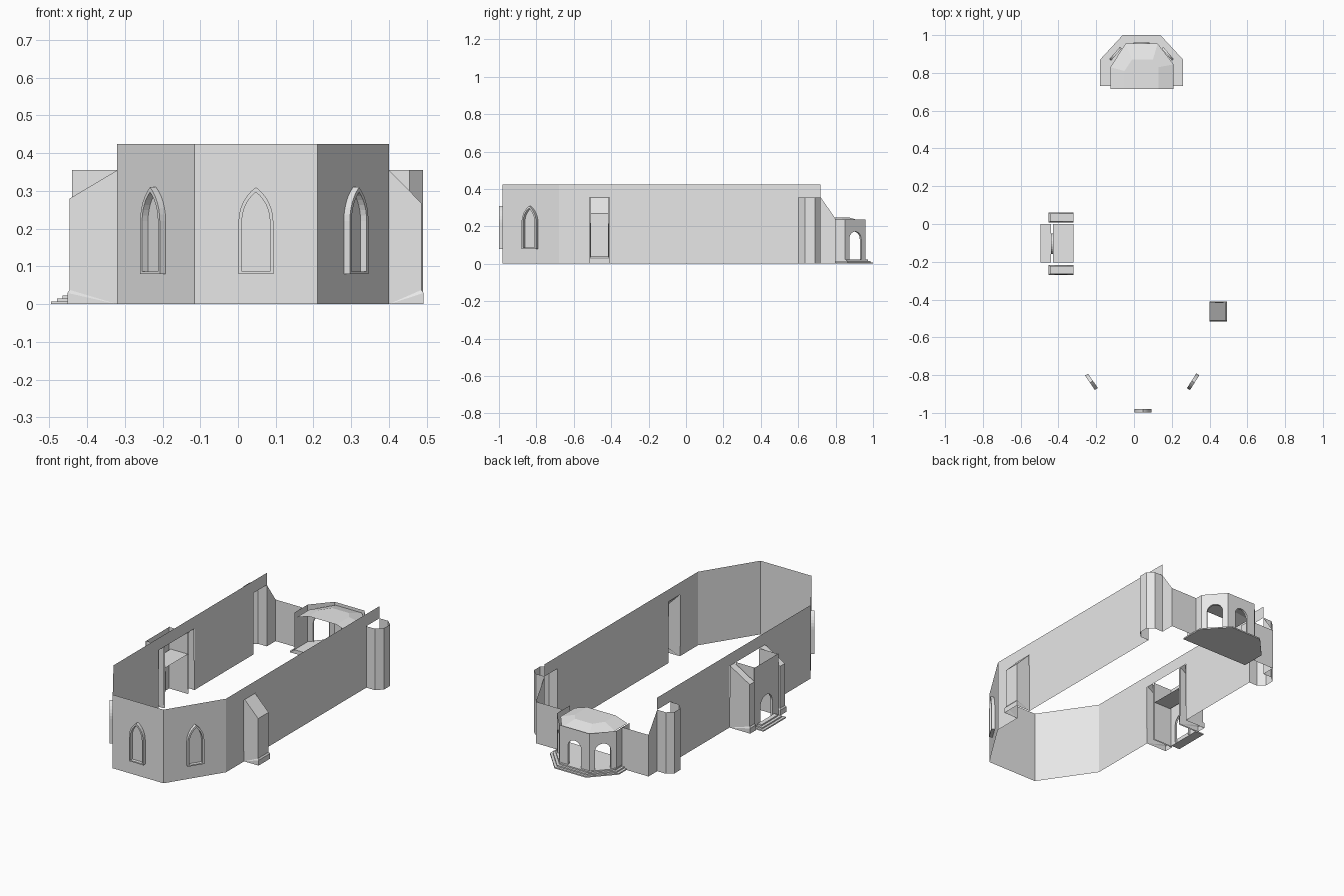
import bpy, math
from mathutils import Vector

if "Cube" in bpy.data.objects:
    bpy.data.objects.remove(bpy.data.objects["Cube"])

stone = bpy.data.materials.new("pale_grey_stone")
stone.diffuse_color = (0.8, 0.8, 0.8, 1)
stone.use_nodes = True
stone.node_tree.nodes["Principled BSDF"].inputs["Base Color"].default_value = stone.diffuse_color
CX = 0.04   # symmetry axis of the building


def make(name, verts, faces):
    me = bpy.data.meshes.new(name)
    me.from_pydata([tuple(v) for v in verts], [], faces)
    me.materials.append(stone)
    ob = bpy.data.objects.new(name, me)
    bpy.context.collection.objects.link(ob)
    return ob


def sheet(name, pts):
    return make(name, pts, [tuple(range(len(pts)))])


def strip(name, plan, z0, z1):
    """Open vertical wall following a plan line."""
    n = len(plan)
    v = [(x, y, z0) for x, y in plan] + [(x, y, z1) for x, y in plan]
    return make(name, v, [(i, i + 1, n + i + 1, n + i) for i in range(n - 1)])


def prism(name, plan, z0, z1):
    n = len(plan)
    v = [(x, y, z0) for x, y in plan] + [(x, y, z1) for x, y in plan]
    f = [(i, (i + 1) % n, n + (i + 1) % n, n + i) for i in range(n)]
    return make(name, v, f + [tuple(range(n))[::-1], tuple(range(n, 2 * n))])


def arch(w, z0, spring, top, n=6):
    """Arch outline (u, z) from bottom right over the apex to bottom left."""
    h, H = w / 2, top - spring
    c = (H * H - h * h) / (2 * h)
    r, a = h + c, math.atan2(H, c)
    right = [(r * math.cos(a * i / n) - c, spring + r * math.sin(a * i / n)) for i in range(n + 1)]
    return [(h, z0)] + right + [(-u, z) for u, z in right[-2::-1]] + [(-h, z0)]


def arched_panel(name, p0, p1, z0, z1, w, spring, top, depth):
    """Wall from p0 to p1 (outside on the right) with an arched opening and jamb."""
    a, b = Vector((*p0, 0)), Vector((*p1, 0))
    d = (b - a).normalized()
    inward = Vector((-d.y, d.x, 0))
    mid, half = (a + b) / 2, (b - a).length / 2
    hole = arch(w, z0, spring, top)
    at = lambda u, z: mid + d * u + Vector((0, 0, z))
    sheet(name, [at(u, z) for u, z in [(half, z0), (half, z1), (-half, z1), (-half, z0)] + hole[::-1]])
    n = len(hole)
    v = [at(*p) for p in hole] + [at(*p) + inward * depth for p in hole]
    make(name + "_jamb", v, [(i, i + 1, n + i + 1, n + i) for i in range(n - 1)])


def window_frame(name, p0, p1):
    """Raised pointed frame on the outside of the wall from p0 to p1."""
    a, b = Vector((*p0, 0)), Vector((*p1, 0))
    d = (b - a).normalized()
    out = Vector((d.y, -d.x, 0)) * 0.019
    mid = (a + b) / 2
    outer, inner = arch(0.092, 0.08, 0.22, 0.31), arch(0.074, 0.087, 0.22, 0.297)
    n = len(outer)
    at = lambda u, z: mid + d * u + Vector((0, 0, z))
    rings = [[at(*p) for p in outer], [at(*p) + out for p in outer],
             [at(*p) + out for p in inner], [at(*p) for p in inner]]
    f = []
    for k in range(3):
        for i in range(n):
            j = (i + 1) % n
            f.append((k * n + i, k * n + j, (k + 1) * n + j, (k + 1) * n + i))
    make(name, sum(rings, []), f)


def buttress(name, y0, y1, wall, out, shoulder):
    """Hollow pier with a sloped cap and a wider plinth, open to the wall."""
    s = 1 if out > wall else -1
    prof = [(out, 0), (out, 0.03), (out - s * 0.006, 0.038), (out - s * 0.006, shoulder), (wall, 0.355)]
    n = len(prof)
    inset = [0, 0, 0.005, 0.005, 0.005]
    v = [(x, y0 + e, z) for (x, z), e in zip(prof, inset)] + [(wall, y0, 0)]
    v += [(x, y1 - e, z) for (x, z), e in zip(prof, inset)] + [(wall, y1, 0)]
    m = n + 1
    f = [(i, m + i, m + i + 1, i + 1) if s > 0 else (i, i + 1, m + i + 1, m + i) for i in range(n - 1)]
    side = [(0, 1, 5), (1, 2, 5), (2, 3, 4, 5)]
    f += [t if s > 0 else t[::-1] for t in side]
    f += [tuple(m + i for i in (t[::-1] if s > 0 else t)) for t in side]
    make(name, v, f)


# Side walls, notched where the hollow piers and turrets join
def side_wall(name, x, y0, y1):
    pts = [(-.68, 0), (y0, 0), (y0, .355), (y1, .355), (y1, 0), (.6, 0), (.6, .355),
           (.72, .355), (.72, .425), (-.68, .425)]
    if x < CX:
        pts = pts[::-1]
    sheet(name, [(x, y, z) for y, z in pts])


side_wall("left_wall", -0.32, -0.27, 0.06)
side_wall("right_wall", 0.40, -0.515, -0.41)

# Three-sided front with pointed window frames
front = [(-0.32, -0.68), (-0.115, -0.98), (0.21, -0.98), (0.40, -0.68)]
strip("front_walls", front, 0, 0.425)
for i, n in enumerate(("left", "middle", "right")):
    window_frame(n + "_window_frame", front[i], front[i + 1])

# Rear corner turrets, sloped end walls and low back walls
for s, n in ((1, "right"), (-1, "left")):
    fx = lambda x: CX + s * x
    order = s
    turret = [(.36, .60), (.415, .60), (.45, .635), (.45, .69), (.415, .72), (.36, .72)]
    strip(n + "_turret", [(fx(x), y) for x, y in turret][::order], 0, 0.355)
    sheet(n + "_sloped_end_wall",
          [(fx(.36), y, z) for y, z in ((.72, 0), (.80, 0), (.80, .24), (.72, .355))][::order])
    strip(n + "_back_wall", [(fx(.36), .80), (fx(.19), .80)][::order], 0, 0.24)

# Buttresses
buttress("right_buttress", -0.515, -0.41, 0.40, 0.492, 0.268)
buttress("entrance_buttress_front", -0.27, -0.217, -0.32, -0.452, 0.28)
buttress("entrance_buttress_rear", 0.007, 0.06, -0.32, -0.452, 0.28)

# Side entrance: tall panel with arched doorway, ceiling, cheeks and steps
arched_panel("entrance_panel", (-0.44, 0.007), (-0.44, -0.217), 0.0, 0.355, 0.11, 0.105, 0.16, 0.012)
sheet("entrance_ceiling", [(-.43, -.205, .23), (-.32, -.205, .23), (-.32, 0, .23), (-.43, 0, .23)])
strip("entrance_cheek_front", [(-.44, -.21), (-.32, -.21)], 0, 0.355)
strip("entrance_cheek_rear", [(-.32, 0), (-.44, 0)], 0, 0.355)
for i in range(3):
    x, e = -0.495 + 0.015 * i, 0.014 * i
    prism("entrance_step", [(x, -.205 + e), (-.44, -.205 + e), (-.44, -e), (x, -e)],
          0.0075 * i, 0.0075 * (i + 1))

# Rear porch: stepped polygonal base
for i in range(3):
    e = 0.014 * i
    half = [(.22 - e, .73), (.22 - e, .87 - e * .4), (.10 - e * .4, 1.0 - e)]
    plan = [(CX + x, y) for x, y in half] + [(CX - x, y) for x, y in half[::-1]]
    prism("porch_step", plan, 0.0075 * i, 0.0075 * (i + 1))

# Rear porch walls with three arched openings
ring = [(.23, .73), (.23, .85), (.135, .96), (-.055, .96), (-.15, .85), (-.15, .73)]
for i in (0, 4):
    strip("porch_side_wall", ring[i:i + 2], 0.0225, 0.237)
for i, n in ((1, "right"), (2, "rear"), (3, "left")):
    arched_panel("porch_%s_wall" % n, ring[i], ring[i + 1], 0.0225, 0.237, 0.085, 0.13, 0.172, 0.012)

# Faceted shallow half-dome over the porch
base = [(.21, .715), (.21, .845), (.125, .955), (-.045, .955), (-.125, .83), (-.125, .715)]
crown = [(.13, .715), (.13, .83), (.10, .87), (-.01, .87), (-.05, .81), (-.05, .715)]
v = [(x, y, .222) for x, y in base] + [(x, y, .248) for x, y in crown]
make("porch_roof", v, [(i, i + 1, i + 7, i + 6) for i in range(5)] + [tuple(range(6, 12))])
